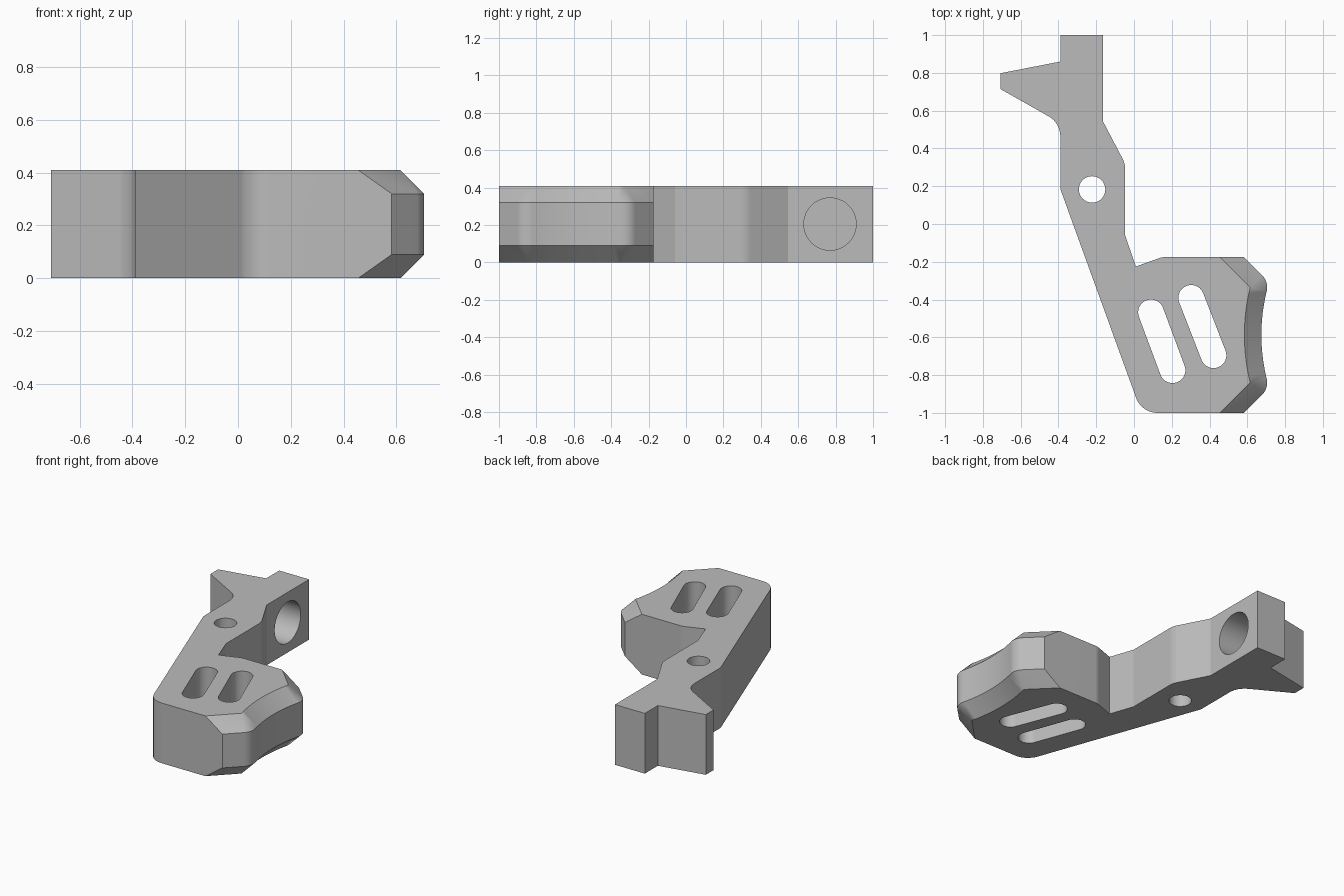
import bpy, bmesh
from math import radians, cos, sin, tan, pi, asin
from mathutils import Vector

if "Cube" in bpy.data.objects:
    bpy.data.objects.remove(bpy.data.objects["Cube"])

H, C = 0.41, 0.09          # plate height, chamfer size


def arc(cx, cy, r, a0, a1, n):
    return [(cx + r * cos(a0 + (a1 - a0) * i / n), cy + r * sin(a0 + (a1 - a0) * i / n))
            for i in range(n + 1)]


def fillet(corners, n=8):
    """Round the corners (x, y, radius) of an open path; radius 0 stays sharp."""
    out = []
    for i, (x, y, r) in enumerate(corners):
        p = Vector((x, y))
        if r == 0:
            out.append((x, y))
            continue
        u = (Vector(corners[i - 1][:2]) - p).normalized()
        v = (Vector(corners[i + 1][:2]) - p).normalized()
        half = u.angle(v) / 2
        centre = p + (u + v).normalized() * (r / sin(half))
        s = p + u * (r / tan(half)) - centre
        e = p + v * (r / tan(half)) - centre
        for k in range(n + 1):
            t, w = k / n, s.angle(e)
            q = centre + (s * sin((1 - t) * w) + e * sin(t * w)) / sin(w)
            out.append(tuple(q))
    return out


def loft(name, layers):
    """Solid from (outline, z) layers that share one point count."""
    bm = bmesh.new()
    rings = [[bm.verts.new((x, y, z)) for x, y in pts] for pts, z in layers]
    n = len(rings[0])
    for a, b in zip(rings, rings[1:]):
        for i in range(n):
            j = (i + 1) % n
            bm.faces.new((a[i], a[j], b[j], b[i]))
    bm.faces.new(rings[0])
    bm.faces.new(rings[-1])
    bmesh.ops.remove_doubles(bm, verts=bm.verts, dist=1e-5)
    bmesh.ops.dissolve_limit(bm, angle_limit=0.005, verts=bm.verts, edges=bm.edges)
    bmesh.ops.recalc_face_normals(bm, faces=bm.faces)
    me = bpy.data.meshes.new(name)
    bm.to_mesh(me)
    bm.free()
    ob = bpy.data.objects.new(name, me)
    bpy.context.collection.objects.link(ob)
    return ob


# Concave pad edge with rounded corners; d = offset outward from the chamfer's top edge
MID_Y, CX, CY, R = -0.5875, 0.615, 0.2525, 1.057
SWEEP = asin(CY / R)


def pad_edge(d):
    top = [(0.455 + d * 2 ** 0.5, MID_Y + 0.4125)]
    top += arc(CX, MID_Y + CY, d, pi / 4, -SWEEP, 8)
    centre_x = CX + R * cos(SWEEP)
    dish = arc(centre_x, MID_Y, R - d, pi - SWEEP, pi + SWEEP, 16)[1:-1]
    bottom = [(x, 2 * MID_Y - y) for x, y in reversed(top)]
    bottom[-1] = (bottom[-1][0], -1.0)
    return top + dish + bottom


# Rest of the outline, clockwise: pad bottom, long slanted edge, fin, arm, pad top
rest = fillet([(0.3, -1.0, 0), (0.04, -1.0, 0.12), (-0.39, 0.185, 0),
               (-0.39, 0.535, 0.12), (-0.708, 0.715, 0), (-0.708, 0.798, 0),
               (-0.39, 0.86, 0), (-0.39, 1.0, 0), (-0.165, 1.0, 0),
               (-0.165, 0.545, 0), (-0.047, 0.32, 0.12), (-0.047, -0.06, 0),
               (0.01, -0.225, 0), (0.15, -0.175, 0.1), (0.3, -0.175, 0)])
inner, outer = pad_edge(0) + rest, pad_edge(C) + rest
body = loft("lever_body", [(inner, 0), (outer, C), (outer, H - C), (inner, H)])


# Cutters: two slots, pivot hole and blind side bore
def slot(x0, y0, x1, y1, r):
    a = (Vector((x1 - x0, y1 - y0)).angle_signed(Vector((1, 0))) if (x0, y0) != (x1, y1) else 0)
    pts = arc(x0, y0, r, a + pi / 2, a + 1.5 * pi, 20) + arc(x1, y1, r, a - pi / 2, a + pi / 2, 20)
    return loft("slot_cutter", [(pts, -0.1), (pts, H + 0.1)])


bpy.ops.mesh.primitive_cylinder_add(vertices=48, radius=0.14, depth=0.365,
                                    location=(-0.1825, 0.77, H / 2), rotation=(0, pi / 2, 0))
cutters = [bpy.context.object,
           slot(0.09, -0.468, 0.204, -0.774, 0.068),
           slot(0.303, -0.391, 0.421, -0.695, 0.068),
           slot(-0.222, 0.183, -0.222, 0.183, 0.07)]

bpy.ops.object.select_all(action='DESELECT')
bpy.context.view_layer.objects.active = body
body.select_set(True)
for cutter in cutters:
    mod = body.modifiers.new("cut", 'BOOLEAN')
    mod.operation, mod.solver, mod.object = 'DIFFERENCE', 'EXACT', cutter
    bpy.ops.object.modifier_apply(modifier=mod.name)
    bpy.data.objects.remove(cutter)

# Finish
grey = bpy.data.materials.new("plain_grey")
grey.diffuse_color = (0.5, 0.5, 0.5, 1)
grey.use_nodes = True
grey.node_tree.nodes["Principled BSDF"].inputs["Base Color"].default_value = grey.diffuse_color
body.data.materials.clear()
body.data.materials.append(grey)
for p in body.data.polygons:
    p.material_index = 0
bpy.ops.object.shade_smooth_by_angle(angle=radians(15))
weighted = body.modifiers.new("weighted_normals", 'WEIGHTED_NORMAL')
weighted.keep_sharp = True
